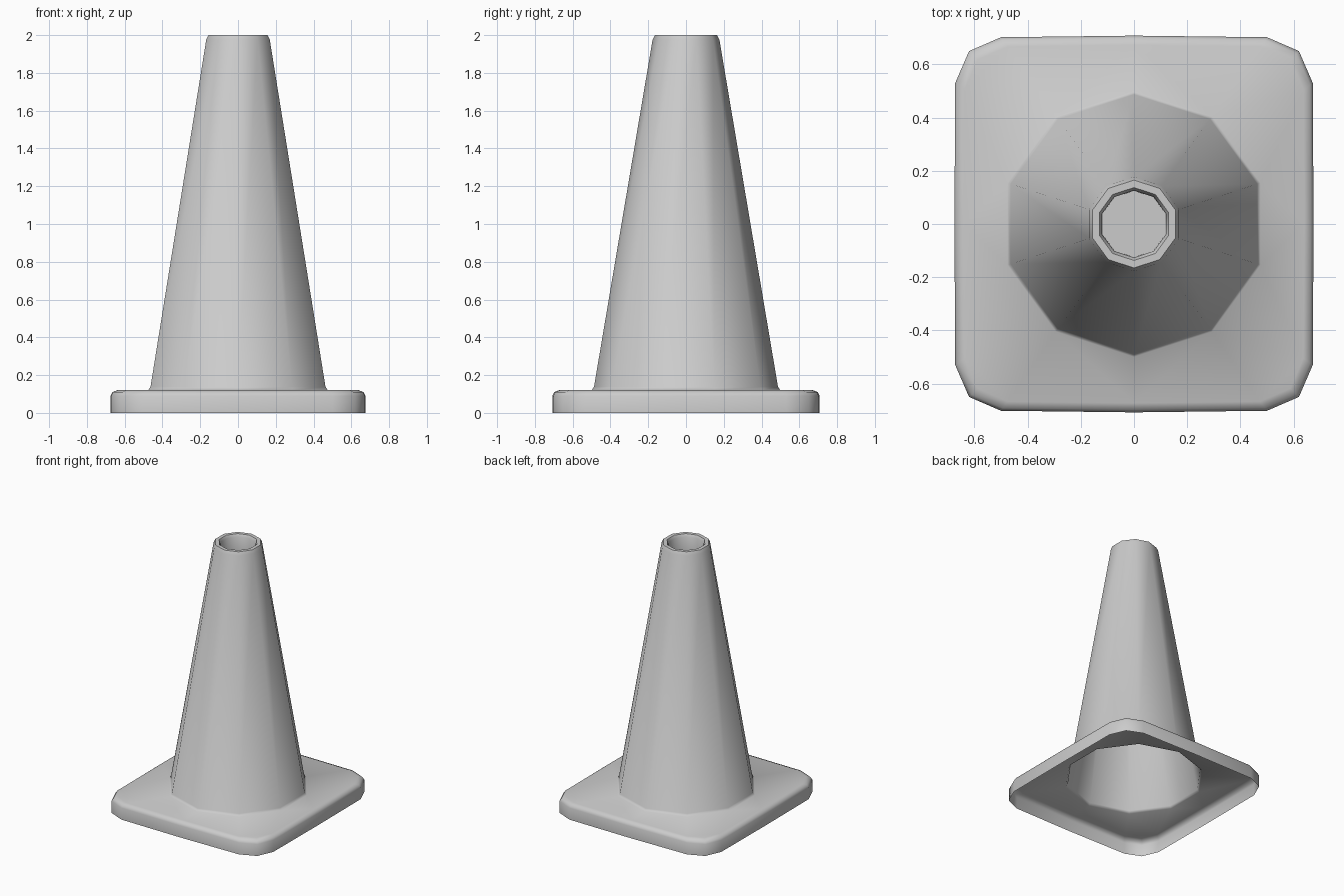
import bpy, bmesh, math

if "Cube" in bpy.data.objects:
    bpy.data.objects.remove(bpy.data.objects["Cube"])

bm = bmesh.new()


def add_ring(points, z):
    return [bm.verts.new((x, y, z)) for x, y in points]


def decagon(r):
    angles = [math.radians(90 + 36 * i) for i in range(10)]
    return [(r * math.cos(a), r * math.sin(a)) for a in angles]


def plate_outline(inset=0.0):
    # one quarter of the rounded rectangle, turned into all four quarters
    quarter = [(0.672, 0.53), (0.62, 0.65), (0.50, 0.702)]
    flip = quarter[::-1]
    pts = [(0.675, 0)] + quarter + [(0, 0.708)]
    pts += [(-x, y) for x, y in flip] + [(-0.675, 0)]
    pts += [(-x, -y) for x, y in quarter] + [(0, -0.708)]
    pts += [(x, -y) for x, y in flip]
    sx, sy = 1 - inset / 0.675, 1 - inset / 0.708
    return [(x * sx, y * sy) for x, y in pts]


def skin(rings):
    for a, b in zip(rings, rings[1:]):
        n = len(a)
        for i in range(n):
            j = (i + 1) % n
            bm.faces.new((a[i], a[j], b[j], b[i]))


def loop_edges(ring):
    return [bm.edges.get((ring[i - 1], ring[i])) for i in range(len(ring))]


# base plate: open shell with a bevelled upper rim
plate = [add_ring(plate_outline(i), z)
         for i, z in [(0, 0), (0, 0.09), (0.01, 0.11), (0.035, 0.12)]]
skin(plate)

# cone: fillet at the foot, tapered wall, rounded lip and recessed top
profile = [(0.50, 0.12), (0.487, 0.138), (0.177, 1.975), (0.165, 2.0),
           (0.137, 2.0), (0.126, 1.98), (0.125, 1.85)]
cone = [add_ring(decagon(r), z) for r, z in profile]
skin(cone)
bm.faces.new(cone[-1])

# sheet joining plate rim and cone foot
bmesh.ops.triangle_fill(bm, use_beauty=True,
                        edges=loop_edges(plate[-1]) + loop_edges(cone[0]))
bmesh.ops.recalc_face_normals(bm, faces=bm.faces[:])

mesh = bpy.data.meshes.new("traffic_cone")
bm.to_mesh(mesh)
bm.free()
obj = bpy.data.objects.new("traffic_cone", mesh)
bpy.context.collection.objects.link(obj)
bpy.context.view_layer.objects.active = obj
obj.select_set(True)
bpy.ops.object.shade_smooth_by_angle(angle=math.radians(60))
